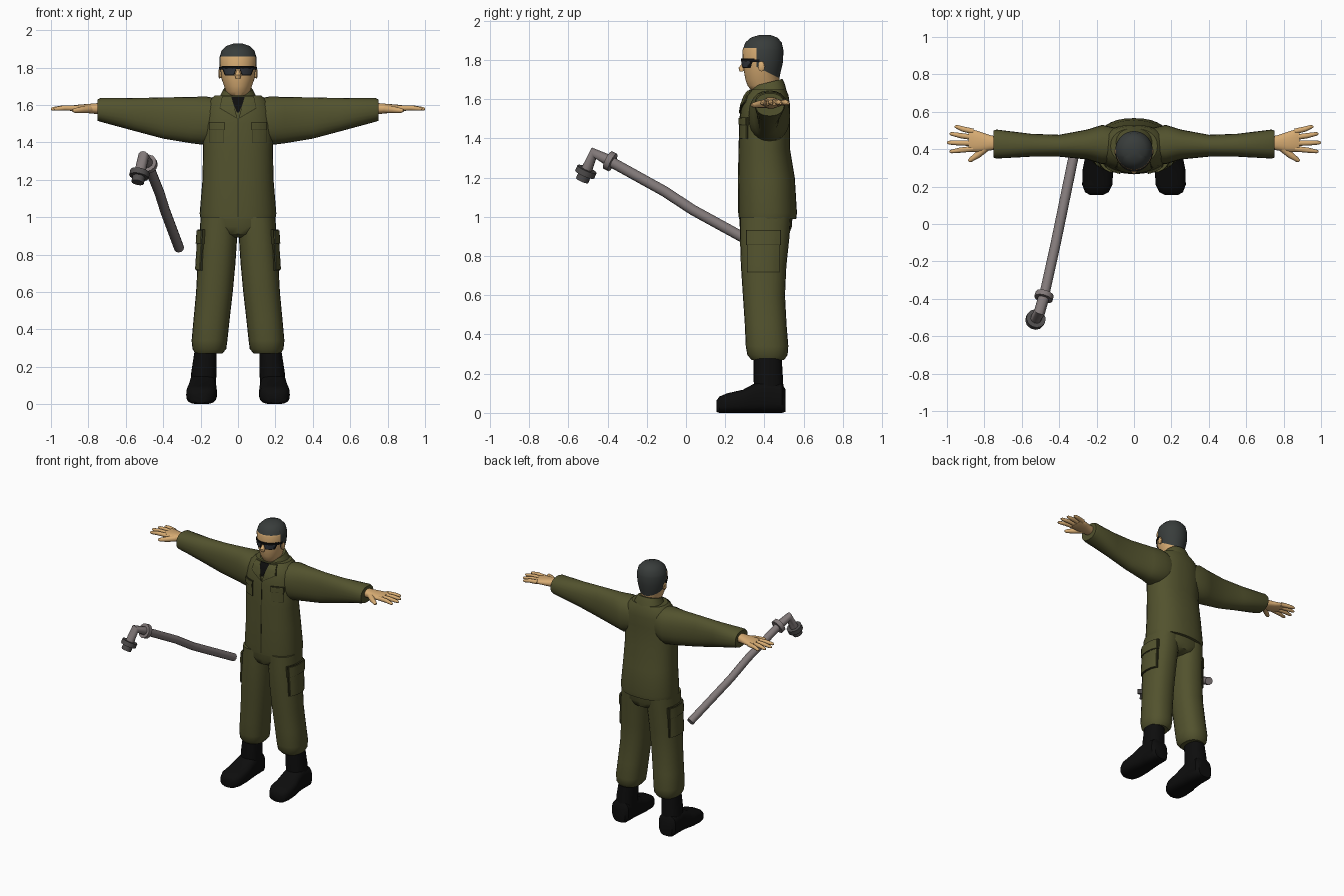
import bpy, bmesh, math
from mathutils import Vector
from mathutils.bvhtree import BVHTree

cube = bpy.data.objects.get("Cube")
if cube:
    bpy.data.objects.remove(cube, do_unlink=True)


def material(name, r, g, b):
    mat = bpy.data.materials.new(name)
    mat.use_nodes = True
    mat.diffuse_color = (r, g, b, 1)
    mat.node_tree.nodes["Principled BSDF"].inputs["Base Color"].default_value = (r, g, b, 1)
    return mat


OLIVE = material("olive cloth", .085, .085, .027)
SEAM = material("dark olive seam", .03, .03, .01)
SKIN = material("skin", .68, .41, .17)
HAIR = material("dark grey hair", .04, .046, .044)
BLACK = material("black leather", .004, .004, .004)
LENS = material("tinted lens", .035, .04, .05)
METAL = material("grey metal", .22, .19, .19)
DARK_METAL = material("dark metal", .08, .075, .075)
parts = []


def finish(name, bm, mat, mirror=False):
    """Turn a bmesh into a named object, optionally mirrored across x."""
    bmesh.ops.recalc_face_normals(bm, faces=bm.faces)
    mesh = bpy.data.meshes.new(name)
    bm.to_mesh(mesh)
    bm.free()
    mesh.materials.append(mat)
    obj = bpy.data.objects.new(name, mesh)
    bpy.context.collection.objects.link(obj)
    if mirror:
        obj.modifiers.new("Mirror", "MIRROR").use_mirror_merge = False
    parts.append(obj)
    return obj


def loft(name, axis, rings, mat, mirror=False, power=2.3, sides=24, tilt=0.0):
    """Skin rounded sections given as (position, min a, max a, min b, max b)."""
    bm = bmesh.new()
    loops = []
    for pos, a0, a1, b0, b1 in rings:
        loop = []
        for i in range(sides):
            ang = math.tau * i / sides
            c, s = math.cos(ang), math.sin(ang)
            c = math.copysign(abs(c) ** (2 / power), c)
            s = math.copysign(abs(s) ** (2 / power), s)
            co = [(a0 + a1 + (a1 - a0) * c) / 2, (b0 + b1 + (b1 - b0) * s) / 2]
            co.insert(axis, pos)
            if tilt:
                co[2] += tilt * (co[1] - (b0 + b1) / 2)
            loop.append(bm.verts.new(co))
        loops.append(loop)
    for low, high in zip(loops, loops[1:]):
        for i in range(sides):
            j = (i + 1) % sides
            bm.faces.new((low[i], low[j], high[j], high[i]))
    bm.faces.new(loops[0])
    bm.faces.new(loops[-1])
    return finish(name, bm, mat, mirror)


def tube(name, points, radii, mat, mirror=False):
    """Round bar along a path with a radius at each point."""
    curve = bpy.data.curves.new(name, "CURVE")
    curve.dimensions = "3D"
    curve.bevel_depth = 1
    curve.bevel_resolution = 4
    curve.use_fill_caps = True
    spline = curve.splines.new("POLY")
    spline.points.add(len(points) - 1)
    for p, co, r in zip(spline.points, points, radii):
        p.co = (*co, 1)
        p.radius = r
    temp = bpy.data.objects.new(name + " path", curve)
    bpy.context.collection.objects.link(temp)
    bpy.context.view_layer.update()
    mesh = temp.evaluated_get(bpy.context.evaluated_depsgraph_get()).to_mesh()
    bm = bmesh.new()
    bm.from_mesh(mesh)
    bpy.data.objects.remove(temp, do_unlink=True)
    bmesh.ops.remove_doubles(bm, verts=bm.verts, dist=.0001)
    return finish(name, bm, mat, mirror)


def patch(name, target, corners, lift, mat, mirror=False, side=False, steps=8):
    """Plate moulded onto the front (or outer side) of a target part."""
    bm = bmesh.new()
    bm.from_mesh(target.data)
    tree = BVHTree.FromBMesh(bm)
    bm.free()
    bm = bmesh.new()
    out = Vector((1, 0, 0)) if side else Vector((0, -1, 0))
    a, b, c, d = [Vector(p) for p in corners]
    grid = []
    for i in range(steps + 1):
        row = []
        for j in range(steps + 1):
            u, v = a.lerp(b, i / steps).lerp(d.lerp(c, i / steps), j / steps)
            start = Vector((1, u, v)) if side else Vector((u, -1, v))
            hit = tree.ray_cast(start, -out)[0] or tree.find_nearest(start)[0]
            row.append(bm.verts.new(hit - out * .003))
        grid.append(row)
    for r, q in zip(grid, grid[1:]):
        for j in range(steps):
            bm.faces.new((r[j], r[j + 1], q[j + 1], q[j]))
    top = bmesh.ops.extrude_face_region(bm, geom=list(bm.faces))["geom"]
    moved = [v for v in top if isinstance(v, bmesh.types.BMVert)]
    bmesh.ops.translate(bm, verts=moved, vec=out * (lift + .003))
    return finish(name, bm, mat, mirror)


def box(a0, a1, b0, b1, grow=0.0):
    a0, a1, b0, b1 = a0 - grow, a1 + grow, b0 - grow, b1 + grow
    return [(a0, b0), (a1, b0), (a1, b1), (a0, b1)]


# Jacket
torso = loft("jacket", 2, [
    (.99, -.2, .2, .27, .562), (1.02, -.205, .205, .268, .566), (1.2, -.19, .19, .267, .555),
    (1.35, -.187, .187, .27, .53), (1.5, -.19, .19, .274, .53), (1.57, -.18, .18, .284, .53),
    (1.62, -.16, .16, .302, .523), (1.65, -.125, .125, .325, .51)], OLIVE, sides=32)
loft("collar", 2, [(1.6, -.12, .12, .318, .518), (1.66, -.09, .09, .333, .503),
                   (1.685, -.076, .076, .343, .492)], OLIVE, tilt=.25)
loft("sleeves", 0, [
    (.08, .33, .51, 1.41, 1.63), (.17, .32, .53, 1.385, 1.645), (.25, .345, .505, 1.395, 1.643),
    (.4, .36, .477, 1.42, 1.64), (.55, .36, .482, 1.46, 1.637), (.735, .35, .505, 1.51, 1.637),
    (.75, .355, .5, 1.515, 1.63)], OLIVE, True)
patch("undershirt", torso, [(-.006, 1.56), (.006, 1.56), (.04, 1.645), (-.04, 1.645)], .006, BLACK)
for name, grow, lift, mat in (("lapel_edges", .004, .005, SEAM), ("lapels", 0, .009, OLIVE)):
    patch(name, torso, [(.004, 1.53 - grow), (.095 + grow, 1.585 - grow), (.085, 1.645),
                        (.036 - grow, 1.645)], lift, mat, True)
patch("front_seam", torso, box(-.003, .003, 1, 1.53), .002, SEAM, steps=16)

# Chest pockets
for name, area, lift in (("chest_pocket", (.078, .15, 1.4, 1.47), .008),
                         ("chest_pocket_flap", (.076, .152, 1.47, 1.505), .013)):
    patch(name + "_edges", torso, box(*area, grow=.003), lift - .004, SEAM, True)
    patch(name + "s", torso, box(*area), lift, OLIVE, True)

# Trousers
loft("hips", 2, [(.89, -.07, .07, .33, .48), (.91, -.13, .13, .29, .525),
                 (.95, -.195, .195, .274, .54), (1.03, -.2, .2, .272, .545)], OLIVE)
legs = loft("trouser_legs", 2, [
    (.27, .085, .228, .335, .5), (.295, .063, .243, .313, .518), (.34, .057, .248, .305, .522),
    (.45, .045, .238, .3, .513), (.6, .028, .224, .29, .505), (.75, .014, .216, .28, .512),
    (.9, .004, .206, .275, .528), (1, .002, .2, .275, .535)], OLIVE, True)
for name, area, lift in (("cargo_pocket", (.315, .475, .72, .86), .012),
                         ("cargo_pocket_flap", (.31, .48, .86, .93), .018)):
    patch(name + "_edges", legs, box(*area, grow=.004), lift - .005, SEAM, True, True)
    patch(name + "s", legs, box(*area), lift, OLIVE, True, True)

# Boots
loft("boot_shafts", 2, [(.06, .12, .255, .35, .5), (.17, .115, .25, .345, .495),
                        (.3, .115, .23, .345, .487)], BLACK, True)
loft("boot_feet", 1, [
    (.155, .165, .235, .006, .062), (.17, .135, .262, 0, .083), (.21, .115, .277, 0, .1),
    (.29, .112, .275, 0, .118), (.34, .115, .265, 0, .145), (.4, .118, .26, 0, .17),
    (.49, .122, .258, 0, .15), (.507, .14, .24, .006, .12)], BLACK, True, power=3)

# Hands
loft("palms", 0, [
    (.72, .4, .465, 1.55, 1.612), (.77, .393, .475, 1.553, 1.608), (.82, .385, .492, 1.558, 1.604),
    (.87, .385, .508, 1.565, 1.6), (.885, .393, .502, 1.57, 1.596)], SKIN, True)
fingers = {"little": (.495, .958, .52), "ring": (.463, .985, .482),
           "middle": (.432, 1, .435), "index": (.402, .985, .388)}
for name, (base, tip_x, tip_y) in fingers.items():
    mid = ((.87 + tip_x) / 2, (base + tip_y) / 2, 1.584)
    tube(name + "_fingers", [(.86, base, 1.583), mid, (tip_x - .01, tip_y, 1.579), (tip_x, tip_y, 1.578)],
         [.015, .014, .01, .005], SKIN, True)
tube("thumbs", [(.79, .41, 1.578), (.835, .37, 1.574), (.875, .342, 1.57), (.885, .336, 1.57)],
     [.022, .018, .012, .006], SKIN, True)

# Head, with hair split off along clean cuts
head = loft("head", 2, [
    (1.58, -.058, .058, .36, .475), (1.642, -.057, .057, .355, .475), (1.648, -.056, .056, .33, .475),
    (1.67, -.064, .064, .314, .474), (1.7, -.074, .074, .303, .475), (1.74, -.088, .088, .296, .483),
    (1.79, -.097, .097, .29, .495), (1.85, -.1, .1, .288, .497), (1.89, -.088, .088, .303, .488),
    (1.915, -.063, .063, .332, .465), (1.928, -.025, .025, .375, .43)], SKIN, power=2, sides=32)
head.data.materials.append(HAIR)
temple, nape = Vector((0, .36, 1.765)), Vector((0, .5, 1))
bm = bmesh.new()
bm.from_mesh(head.data)
for co, no in ((Vector((0, 0, 1.86)), Vector((0, 0, 1))), (temple, Vector((0, 1, 0))), (temple, nape)):
    bmesh.ops.bisect_plane(bm, geom=bm.verts[:] + bm.edges[:] + bm.faces[:], plane_co=co, plane_no=no)
for f in bm.faces:
    c = f.calc_center_median()
    f.material_index = int(c.z > 1.86 or (c.y > temple.y and (c - temple).dot(nape) > 0))
bm.to_mesh(head.data)
bm.free()
tube("nose", [(0, .3, 1.79), (0, .284, 1.758), (0, .286, 1.742)], [.006, .016, .013], SKIN)
loft("ears", 0, [(.085, .37, .4, 1.745, 1.79), (.1, .368, .402, 1.742, 1.793),
                 (.104, .375, .398, 1.75, 1.788)], SKIN, True, sides=12)

# Sunglasses
patch("glasses_frame", head, box(-.088, .088, 1.793, 1.808), .009, BLACK, steps=16)
patch("lens_rims", head, [(.02, 1.758), (.07, 1.758), (.087, 1.8), (.006, 1.8)], .006, BLACK, True)
patch("lenses", head, [(.024, 1.764), (.066, 1.764), (.08, 1.794), (.012, 1.794)], .009, LENS, True)
patch("glasses_arms", head, box(.315, .375, 1.79, 1.803), .005, BLACK, True, True)

# Spray wand: kinked pipe, elbow and flanges
pipe = [Vector(p) for p in ((-.315, .4, .835), (-.39, .035, 1.035), (-.42, -.11, 1.13), (-.482, -.39, 1.285))]
corner, outlet = Vector((-.505, -.47, 1.325)), Vector((-.537, -.53, 1.185))
tube("wand_pipe", pipe, [.027] * 4, METAL)
tube("wand_elbow", [pipe[-1], corner, corner.lerp(outlet, .7)], [.03] * 3, METAL)


def flange(name, start, end, t0, t1, radius, mat):
    tube(name, [start.lerp(end, t0), start.lerp(end, t1)], [radius] * 2, mat)


flange("pipe_flange", pipe[-1], corner, -.2, .12, .05, METAL)
flange("outlet_flange", corner, outlet, .58, .78, .053, DARK_METAL)
flange("outlet_tip", corner, outlet, .7, 1, .034, DARK_METAL)

# Smooth shading with sharp creases kept
bpy.ops.object.select_all(action="DESELECT")
for obj in parts:
    obj.select_set(True)
bpy.context.view_layer.objects.active = parts[0]
bpy.ops.object.shade_smooth_by_angle(angle=math.radians(40))
